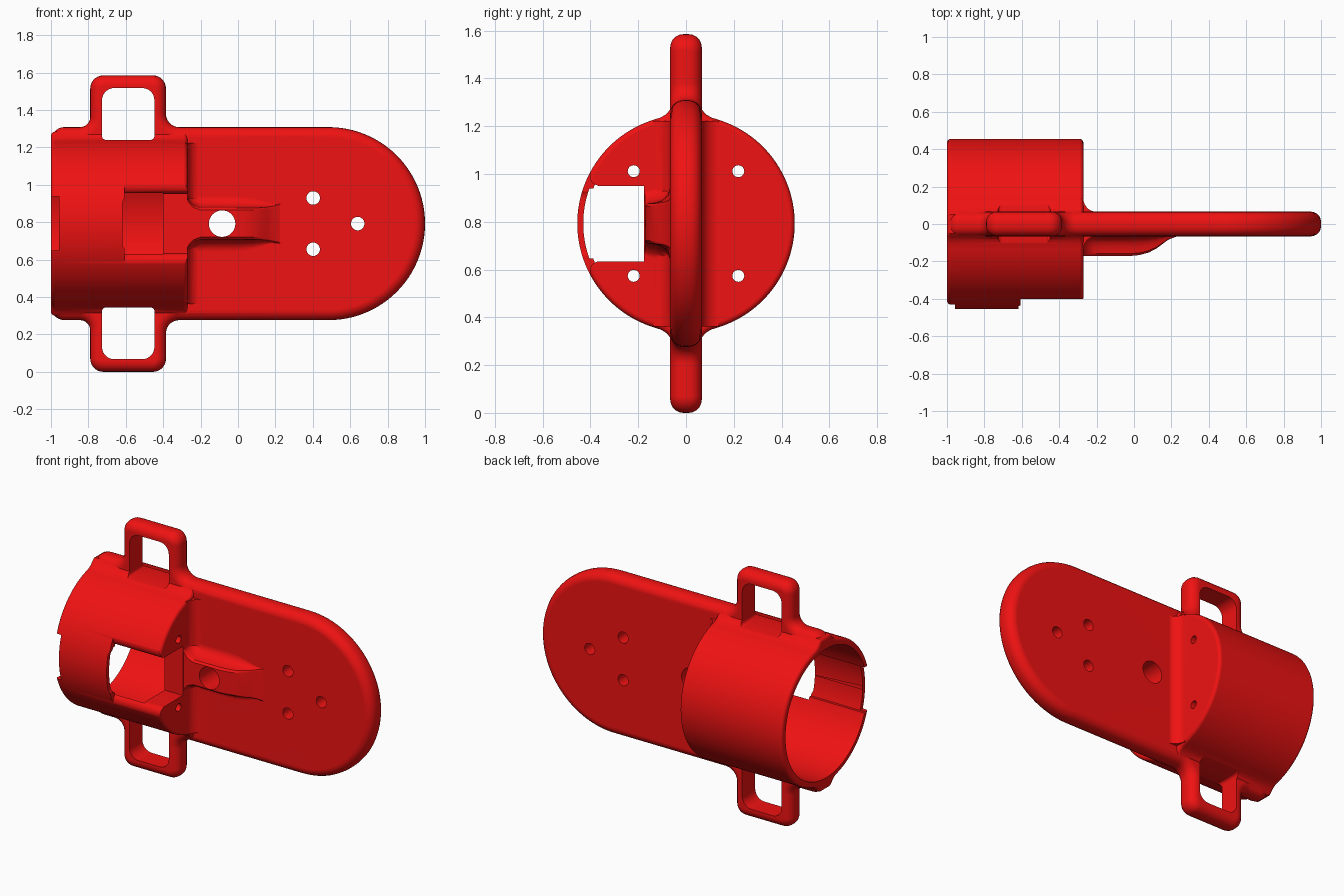
import bpy, bmesh, math
from mathutils import Vector

if "Cube" in bpy.data.objects:
    bpy.data.objects.remove(bpy.data.objects["Cube"])

ZC = 0.7925      # height of the symmetry axis
R = 0.455        # socket outer radius


def arc(cx, cy, r, a0, a1, n):
    return [(cx + r * math.cos(math.radians(a0 + (a1 - a0) * i / n)),
             cy + r * math.sin(math.radians(a0 + (a1 - a0) * i / n))) for i in range(n + 1)]


def rounded(pts, n=7):
    """Round the corners of a closed polygon given as (u, v, radius)."""
    out = []
    for i, (u, v, r) in enumerate(pts):
        p = Vector((u, v))
        if r == 0:
            out.append((u, v))
            continue
        a = (Vector(pts[i - 1][:2]) - p).normalized()
        b = (Vector(pts[(i + 1) % len(pts)][:2]) - p).normalized()
        c = p + (a + b) * r
        for k in range(n + 1):
            t = math.radians(90 * k / n)
            out.append(tuple(c - b * r * math.cos(t) - a * r * math.sin(t)))
    return out


def finish(name, bm):
    bmesh.ops.recalc_face_normals(bm, faces=bm.faces)
    me = bpy.data.meshes.new(name)
    bm.to_mesh(me)
    bm.free()
    ob = bpy.data.objects.new(name, me)
    bpy.context.collection.objects.link(ob)
    return ob


def prism(name, pts, axis, a, b, bevel=0, seg=5):
    """Extrude a 2D outline along an axis, optionally rounding both rims."""
    place = {'x': lambda u, v, t: (t, u, v), 'y': lambda u, v, t: (u, t, v),
             'z': lambda u, v, t: (u, v, t)}[axis]
    bm = bmesh.new()
    lo = [bm.verts.new(place(u, v, a)) for u, v in pts]
    hi = [bm.verts.new(place(u, v, b)) for u, v in pts]
    caps = [bm.faces.new(lo), bm.faces.new(hi)]
    n = len(pts)
    for i in range(n):
        j = (i + 1) % n
        bm.faces.new((lo[i], lo[j], hi[j], hi[i]))
    bmesh.ops.recalc_face_normals(bm, faces=bm.faces)
    if bevel:
        bmesh.ops.bevel(bm, geom=[e for f in caps for e in f.edges], offset=bevel,
                        segments=seg, profile=0.5, affect='EDGES', clamp_overlap=False)
    return finish(name, bm)


def box(name, x0, x1, y0, y1, hz):
    return prism(name, [(x0, -hz), (x1, -hz), (x1, hz), (x0, hz)], 'y', y0, y1)


def combine(target, other, op):
    m = target.modifiers.new(op, 'BOOLEAN')
    m.operation, m.solver, m.object = op, 'EXACT', other
    bpy.ops.object.select_all(action='DESELECT')
    bpy.context.view_layer.objects.active = target
    target.select_set(True)
    bpy.ops.object.modifier_apply(modifier=m.name)
    bpy.data.objects.remove(other)


# Flat plate with a round nose and a strap tab above and below
H = 0.516
top = [(-0.998, H, 0.07), (-0.79, H, 0.055), (-0.79, ZC, 0.07), (-0.385, ZC, 0.07), (-0.385, H, 0.07)]
nose = [(x, z, 0) for x, z in arc(1 - H, 0, H, 90, -90, 48)]
bottom = [(x, -z, r) for x, z, r in reversed(top)]
plate = prism("mount_bracket", rounded(top + nose + bottom), 'y', -0.066, 0.066, 0.055)

# Cylindrical socket whose section blends into the plate at top and bottom
quad = [(0.05, 0.492), (0.068, 0.475), (0.082, 0.458), (0.105, 0.444)]
a0 = math.degrees(math.acos(0.135 / R))
quad += arc(0, 0, R, a0, 0, 26)
half = quad + [(y, -z) for y, z in reversed(quad[:-1])]
section = half + [(-y, z) for y, z in reversed(half)]
combine(plate, prism("socket", section, 'x', -1, -0.27, 0.022, 4), 'UNION')

# Fillets where the socket end wall meets both plate faces
for s in (1, -1):
    prof = [(-0.32, 0.04), (-0.32, 0.137)] + arc(-0.199, 0.136, 0.0715, 180, 270, 8) + [(-0.199, 0.04)]
    combine(plate, prism("wall_fillet", [(x, s * y) for x, y in prof], 'z', -0.43, 0.43), 'UNION')

# Raised channel boss lofted along the front of the plate
stations = [(-0.32, 0.16, 0.171), (-0.275, 0.155, 0.171), (-0.262, 0.127, 0.171), (-0.24, 0.103, 0.171),
            (-0.2, 0.088, 0.171), (-0.02, 0.088, 0.171), (0.03, 0.088, 0.166), (0.08, 0.088, 0.152),
            (0.12, 0.089, 0.131), (0.155, 0.092, 0.105), (0.185, 0.097, 0.083), (0.225, 0.105, 0.068)]
bm = bmesh.new()
rings = []
for x, w, h in stations:
    d = h - 0.065
    f = 0.6 * d
    side = [(w + f, 0.04), (w + f, 0.065), (w + 0.45 * f, 0.065 + 0.12 * d), (w + 0.15 * f, 0.065 + 0.33 * d),
            (w, 0.065 + 0.6 * d), (w - 0.004, h - 0.12 * d), (w - 0.016, h)]
    loop = side + [(-z, y) for z, y in reversed(side)]
    rings.append([bm.verts.new((x, -y, z)) for z, y in loop])
for r0, r1 in zip(rings, rings[1:]):
    for i in range(len(r0)):
        j = (i + 1) % len(r0)
        bm.faces.new((r0[i], r0[j], r1[j], r1[i]))
bm.faces.new(rings[0])
bm.faces.new(rings[-1])
combine(plate, finish("boss", bm), 'UNION')

# Bore with a shallow front groove, and the notch in its rim
cutters = [prism("bore_cut", arc(0, 0, 0.415, 0, 356.25, 95), 'x', -1.1, -0.4)]
groove = arc(0, 0, 0.43, 160, 200, 14) + [(-0.3, -0.147), (-0.3, 0.147)]
cutters.append(prism("groove_cut", groove, 'x', -1.1, -0.4))
cutters.append(box("notch_cut", -1.1, -0.958, -0.6, -0.3, 0.145))

# Front slot running out through the end wall, with eased edges
slot = rounded([(-0.618, -0.158, 0.055), (-0.1, -0.158, 0), (-0.1, 0.158, 0), (-0.618, 0.158, 0.055)])
cutters.append(prism("slot_cut", slot, 'y', -0.6, -0.176))
ease = [(-0.6, 0.25), (-0.402, 0.25), (-0.402, 0.195), (-0.397, 0.177), (-0.385, 0.165), (-0.365, 0.157)]
cutters.append(prism("slot_ease_cut", ease + [(y, -z) for y, z in reversed(ease)], 'x', -0.608, -0.15))

# Strap windows in both tabs
for s in (1, -1):
    win = [(-0.727, 0.448, 0.02), (-0.447, 0.448, 0.02), (-0.447, 0.725, 0.065), (-0.727, 0.725, 0.065)]
    cutters.append(prism("strap_cut", [(x, s * z) for x, z in rounded(win)], 'y', -0.3, 0.3))

# Screw holes through the plate, then through the end wall
for x, z, r in ((-0.085, 0, 0.071), (0.402, 0.137, 0.036), (0.402, -0.137, 0.036), (0.64, 0, 0.036)):
    cutters.append(prism("plate_hole_cut", arc(x, z, r, 0, 348.75, 31), 'y', -0.4, 0.4))
for y in (-0.219, 0.219):
    for z in (-0.219, 0.219):
        cutters.append(prism("wall_hole_cut", arc(y, z, 0.025, 0, 345, 23), 'x', -0.6, -0.1))
for c in cutters:
    combine(plate, c, 'DIFFERENCE')

# Stand on the ground, smooth shading and red colour
plate.location.z = ZC
bpy.ops.object.shade_smooth_by_angle(angle=math.radians(32))
wn = plate.modifiers.new("even_normals", 'WEIGHTED_NORMAL')
wn.keep_sharp = True
mat = bpy.data.materials.new("red_plastic")
mat.diffuse_color = (0.87, 0.006, 0.006, 1)
mat.use_nodes = True
mat.node_tree.nodes["Principled BSDF"].inputs["Base Color"].default_value = mat.diffuse_color
plate.data.materials.clear()
plate.data.materials.append(mat)
